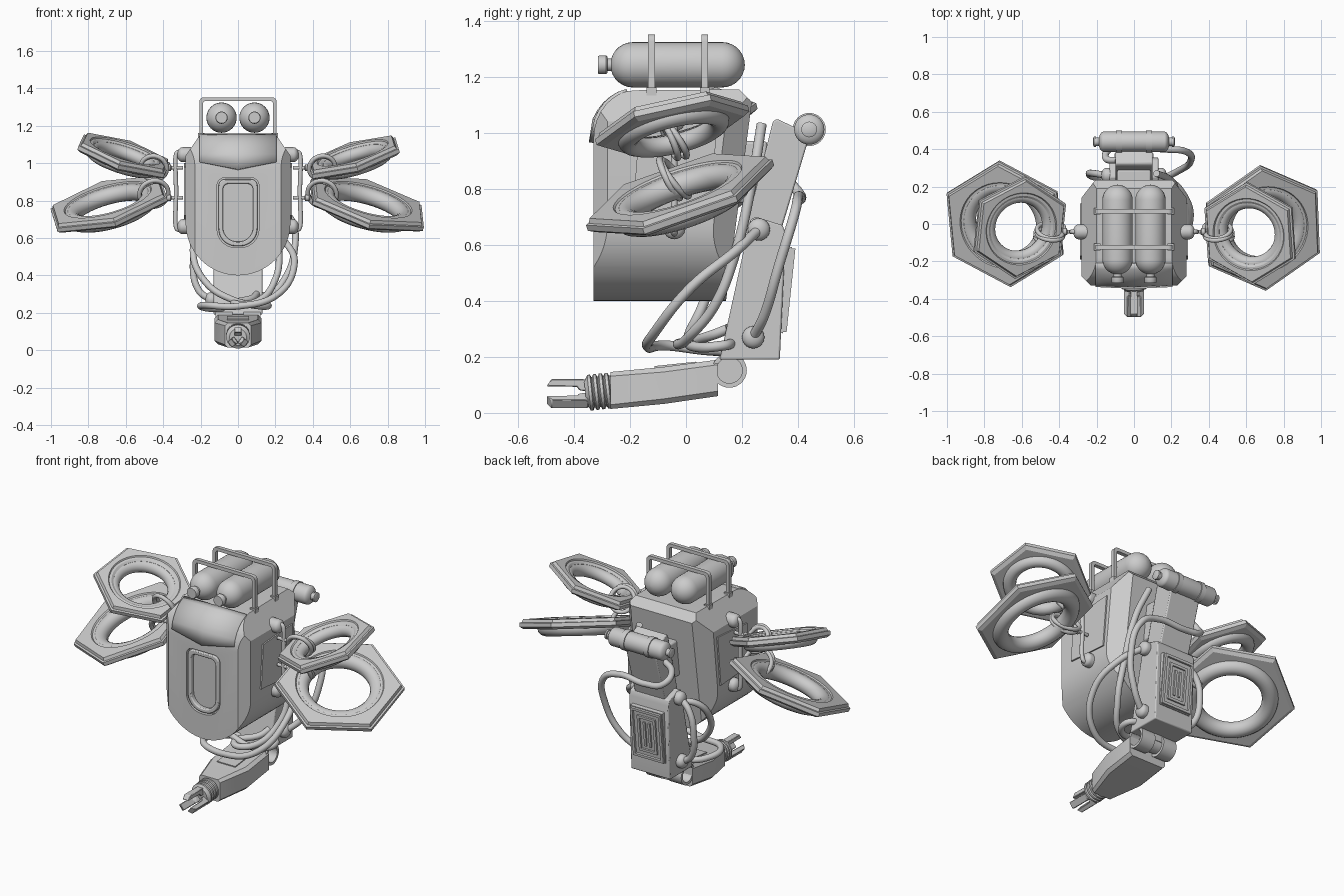
import bpy, bmesh, math
from mathutils import Matrix, Vector

if "Cube" in bpy.data.objects:
    bpy.data.objects.remove(bpy.data.objects["Cube"])
pi = math.pi
T = Matrix.Translation
def R(deg, ax): return Matrix.Rotation(math.radians(deg), 4, ax)
ALONG_X, ALONG_Y = R(90, 'Y'), R(-90, 'X')      # lathe axis z -> +x / +y

def finish(name, bm, M=Matrix()):
    bmesh.ops.transform(bm, matrix=M, verts=bm.verts)
    bmesh.ops.recalc_face_normals(bm, faces=bm.faces)
    me = bpy.data.meshes.new(name)
    bm.to_mesh(me); bm.free()
    ob = bpy.data.objects.new(name, me)
    bpy.context.collection.objects.link(ob)
    return ob

def loft(name, rings, cap=True, closed=False, M=Matrix()):
    bm = bmesh.new()
    vs = [[bm.verts.new(p) for p in r] for r in rings]
    n = len(vs[0])
    for k in range(len(vs) if closed else len(vs) - 1):
        a, b = vs[k], vs[(k + 1) % len(vs)]
        for i in range(n):
            bm.faces.new((a[i], a[(i + 1) % n], b[(i + 1) % n], b[i]))
    if cap and not closed:
        bm.faces.new(vs[0]); bm.faces.new(vs[-1])
    return finish(name, bm, M)

def place(poly, axis, d):
    return [{'x': (d, u, v), 'y': (u, d, v), 'z': (u, v, d)}[axis] for u, v in poly]

def prism(name, poly, axis, a, b, M=Matrix()):
    return loft(name, [place(poly, axis, a), place(poly, axis, b)], M=M)

def frame(name, outer, inner, y0, y1, M=Matrix()):
    return loft(name, [place(outer, 'y', y1), place(outer, 'y', y0),
                       place(inner, 'y', y0), place(inner, 'y', y1)], closed=True, M=M)

def lathe(name, prof, n=32, M=Matrix(), closed=False, hexed=()):
    def rad(k, r, t):                            # hexed profile points follow a hexagon
        return r * math.cos(pi / 6) / math.cos(t % (pi / 3) - pi / 6) if k in hexed else r
    rings = [[(rad(k, r, 2*pi*i/n) * math.cos(2*pi*i/n), rad(k, r, 2*pi*i/n) * math.sin(2*pi*i/n), z)
              for i in range(n)] for k, (r, z) in enumerate(prof)]
    return loft(name, rings, closed=closed, M=M)

def torus(name, big, small, M, n=48):
    return lathe(name, [(big + small * math.cos(2*pi*k/14), small * math.sin(2*pi*k/14))
                        for k in range(14)], n, M, closed=True)

def capsule(r, z0, z1, squash=1.0, s=7):
    lo = [(max(.002, r * math.sin(pi/2*k/s)), z0 + r*squash*(1 - math.cos(pi/2*k/s))) for k in range(s + 1)]
    return lo + [(q, z0 + z1 - z) for q, z in reversed(lo)]

def box(name, c, s, M=Matrix()):
    x, z = s[0] / 2, s[2] / 2
    return prism(name, [(-x, -z), (x, -z), (x, z), (-x, z)], 'y', -s[1]/2, s[1]/2, M @ T(c))

def slot(w, h, rt, rb, zc=0, n=8):               # rounded upright rectangle
    pts = []
    for sx, sz, r, a0 in ((1, 1, rt, 0), (-1, 1, rt, 90), (-1, -1, rb, 180), (1, -1, rb, 270)):
        for k in range(n + 1):
            a = math.radians(a0 + 90 * k / n)
            pts.append((sx*(w - r) + r*math.cos(a), zc + sz*(h - r) + r*math.sin(a)))
    return pts

def bevel(ob, w, seg=2):
    m = ob.modifiers.new('bevel', 'BEVEL')
    m.width, m.segments, m.limit_method = w, seg, 'ANGLE'

def tube(name, pts, r):
    cu = bpy.data.curves.new(name, 'CURVE')
    cu.dimensions, cu.bevel_depth, cu.bevel_resolution, cu.resolution_u = '3D', r, 6, 10
    cu.use_fill_caps = True
    sp = cu.splines.new('BEZIER')
    sp.bezier_points.add(len(pts) - 1)
    for p, co in zip(sp.bezier_points, pts):
        p.co = co
        p.handle_left_type = p.handle_right_type = 'AUTO'
    ob = bpy.data.objects.new(name, cu)
    bpy.context.collection.objects.link(ob)
    bpy.ops.object.select_all(action='DESELECT')
    ob.select_set(True); bpy.context.view_layer.objects.active = ob
    bpy.ops.object.convert(target='MESH')

def boolean(ob, cutter, op):
    m = ob.modifiers.new('bool', 'BOOLEAN')
    m.operation, m.object, m.solver = op, cutter, 'EXACT'
    bpy.context.view_layer.objects.active = ob
    bpy.ops.object.modifier_apply(modifier=m.name)
    bpy.data.objects.remove(cutter)

# body: intersection of its front, side and top outlines
arc = [(.28*math.cos(pi + pi*k/32), .68 + .28*math.sin(pi + pi*k/32)) for k in range(33)]
body = prism('body', arc + [(.28, 1.04), (.2, 1.155), (-.2, 1.155), (-.28, 1.04)], 'y', -.5, .4)
hood = [(-.33 + .15*(1 - math.cos(pi/2*k/8)), .98 + .172*math.sin(pi/2*k/8)) for k in range(9)]
boolean(body, prism('side_outline', [(-.33, .3)] + hood + [(.19, 1.155), (.235, 1.11), (.13, .3)], 'x', -.5, .5), 'INTERSECT')
def plan(d): return [(-.22, -.34), (.22, -.34), (.28, -.28), (.28, .16-d), (.2, .25-d), (-.2, .25-d), (-.28, .16-d), (-.28, -.28)]
boolean(body, loft('top_outline', [place(plan(.105), 'z', .3), place(plan(0), 'z', 1.2)]), 'INTERSECT')
boolean(body, prism('window_cutter', slot(.112, .187, .042, .1, .735), 'y', -.4, -.305), 'DIFFERENCE')
bevel(frame('window_frame', slot(.104, .179, .036, .094, .735), slot(.08, .155, .03, .075, .735), -.331, -.3), .006)

# visor hood with a V shaped, creased lower edge
bm = bmesh.new()
rows = []
for x, low, y0 in ((-.205, 1.005, -.328), (0, .965, -.338), (.205, 1.005, -.328)):
    pts = [(y0, low)] + [(y + (y0 + .328) * (1.15 - z) / .15, z) for y, z in hood[2:8]]
    rows.append([bm.verts.new((x, y, z)) for y, z in pts])
for a, b in zip(rows, rows[1:]):
    for i in range(len(a) - 1):
        bm.faces.new((a[i], b[i], b[i + 1], a[i + 1]))
m = finish('visor', bm).modifiers.new('thick', 'SOLIDIFY')
m.thickness, m.offset = .018, 0

# tanks and their rack
for s in (-1, 1):
    lathe('tank', capsule(.081, -.27, .21), 32, T((s*.088, 0, 1.243)) @ ALONG_Y)
    lathe('tank_valve', [(.022, -.29), (.022, -.25)], 20, T((s*.088, 0, 1.243)) @ ALONG_Y)
    lathe('tank_valve_cap', [(.03, -.315), (.033, -.31), (.033, -.285), (.028, -.28)], 20, T((s*.088, 0, 1.243)) @ ALONG_Y)
def arch(w, z, r): return [(w, 1.14)] + [(w - r + r*math.cos(k*pi/8), z - r + r*math.sin(k*pi/8)) for k in range(5)]
def both(p): return p + [(-x, z) for x, z in reversed(p)]
for y in (-.123, .067):
    o, i = [place(both(arch(*q)), 'y', 0) for q in ((.207, 1.352, .025), (.187, 1.332, .012))]
    loft('tank_rack', [[(a, y + d, c) for a, _, c in p] for p, d in ((o, .012), (o, -.012), (i, -.012), (i, .012))], closed=True)
    for s in (-1, 1):
        box('rack_foot', (s*.197, y, 1.147), (.035, .035, .03))

# side fittings: panel, knobs, rail and wing eyes
for s in (-1, 1):
    pan = [(-.19, .72), (.08, .7), (.11, 1.0), (-.17, .98)]
    prism('side_panel', pan, 'x', s*.27, s*.288)
    for z in (.66, 1.045):
        lathe('side_knob', capsule(.04, 0, .1, .7), 24, T((s*.225, -.042, z)) @ R(s*90, 'Y'))
    tube('side_rail', [(s*.29, -.042, 1.06), (s*.322, -.042, 1.058), (s*.331, -.042, 1.045), (s*.331, -.042, .85),
                       (s*.331, -.042, .658), (s*.322, -.042, .645), (s*.29, -.042, .643)], .012)
    for z in (.975, .815):
        lathe('wing_eye', [(.01, -.04), (.01, .02), (.018, .025), (.018, .045), (.01, .05)], 16, T((s*.335, -.042, z)) @ R(s*90, 'Y'))

# four hexagonal wings: centre, x slope, y slope, hex radius, spin
for c, a, b, r, spin in (((.69, -.022, .78), -.28, .34, .353, 4.6), ((.62, -.05, 1.03), .3, .24, .28, 2),
                         ((-.69, 0, .78), .28, .34, .353, 3), ((-.61, -.02, 1.04), -.32, .25, .28, -4)):
    n = Vector((-a, -b, 1)).normalized()
    M = T(c) @ Vector((0, 0, 1)).rotation_difference(n).to_matrix().to_4x4() @ R(30 + spin, 'Z')
    k = .6 * r
    lathe('wing_plate', [(r - .02, .027), (r - .012, .01), (r, .008), (r, -.014), (r - .022, -.027),
                         (k, -.027), (k, .012), (k + .012, .02), (k + .025, .02), (k + .03, .027)],
          48, M, closed=True, hexed=(0, 1, 2, 3, 4))
    torus('wing_ring', .6 * r, .128 * r, M @ T((0, 0, -.024)), 64)
    s = 1 if c[0] > 0 else -1
    up = c[2] > .9
    for d in (-1, 1):                            # pair of leaning chain links
        torus('wing_link', .07 if up else .078, .012, T((s*.45, -.048 + d*.01, .975 if up else .837))
              @ R(s*(-18 if up else 18), 'Y') @ R((30 if up else 33) + d*5, 'X') @ R(90, 'X'), 32)

# back arm
bevel(prism('upper_arm', [(.2, .6), (.33, .62), (.44, .985), (.43, 1.0), (.325, 1.05), (.31, 1.04)], 'x', -.1, .1), .006)
bevel(prism('lower_arm', [(.12, .19), (.335, .19), (.356, .64), (.345, .67), (.25, .7), (.23, .69)], 'x', -.13, .13), .006)
bevel(box('arm_mount', (0, .23, .86), (.18, .12, .22)), .01)
lathe('shoulder_cylinder', capsule(.054, -.19, .19, .5), 32, T((0, .44, 1.012)) @ ALONG_X)
for s in (-1, 1):
    lathe('shoulder_band', [(.05, -.015), (.059, -.015), (.059, .015), (.05, .015)], 32, T((s*.08, .44, 1.012)) @ ALONG_X)
    lathe('shoulder_cap', [(.022, 0), (.022, .02), (.028, .022), (.028, .032), (.02, .036)], 20, T((s*.182, .44, 1.012)) @ R(s*90, 'Y'))
    for y, z in ((.26, .655), (.24, .27)):
        lathe('hose_socket', capsule(.04, 0, .07, .7), 24, T((s*.105, y, z)) @ R(s*90, 'Y'))

# vented panel on the arm's back
P = T((0, .347, .44)) @ R(-6, 'X')
box('vent_plate', (0, 0, 0), (.21, .03, .31), P)
def rect(w, h): return [(-w, -h), (w, -h), (w, h), (-w, h)]
frame('vent_frame', rect(.1, .15), rect(.085, .135), .01, .028, P)
frame('vent_inner_frame', rect(.06, .11), rect(.045, .095), .01, .025, P)
for x in (-.016, .016):
    box('vent_slat', (x, .015, 0), (.014, .018, .15), P)

# hoses
for pts in ([(.15, .26, .655), (.25, .18, .58), (.3, .02, .45), (.2, -.11, .29), (0, -.135, .235), (-.19, -.06, .24), (-.17, .06, .225), (-.08, .14, .22)],
            [(.12, .27, 1.03), (.19, .24, .85), (.22, .17, .55), (.2, .1, .38), (.1, 0, .26), (-.02, -.01, .25), (.08, .1, .28), (.1, .15, .3)],
            [(-.1, .26, .62), (-.2, .2, .62), (-.24, .12, .52), (-.17, .05, .36), (-.03, .01, .27), (.12, .04, .235), (.16, .13, .24), (.1, .17, .25)],
            [(.15, .24, .27), (.23, .28, .35), (.3, .33, .52), (.27, .39, .72), (.16, .4, .77), (-.02, .41, .765), (-.13, .4, .79), (-.15, .35, .85), (-.09, .34, .9)],
            [(-.15, .26, .655), (-.21, .27, .6), (-.24, .27, .47), (-.21, .25, .32), (-.15, .24, .27)]):
    tube('hose', pts, .018)

# elbow, forearm, wrist and claw
for s in (-1, 1):
    lathe('elbow_pipe', [(.062, -.045), (.062, .045), (.046, .045), (.046, -.045)], 32, T((s*.075, .155, .152)) @ ALONG_X, closed=True)
lathe('elbow_pin', [(.047, -.06), (.047, .06)], 24, T((0, .155, .152)) @ ALONG_X)
box('elbow_bracket', (0, .165, .19), (.05, .08, .08))
def oct_(y, w, zc, h, c): return [(sx, y, zc + sz) for sx, sz in ((-w, -h+c), (-w+c, -h), (w-c, -h), (w, -h+c), (w, h-c), (w-c, h), (-w+c, h), (-w, h-c))]
loft('forearm', [oct_(-.27, .07, .08, .066, .015), oct_(-.08, .125, .098, .066, .018), oct_(.115, .125, .125, .065, .018)])
box('forearm_plate', (0, -.02, .17), (.12, .15, .01), T((0, 0, .003)) @ R(6, 'X'))
W = T((0, -.27, .08)) @ R(6, 'X') @ R(90, 'X')
prof = [(.05, -.01)]
for k in range(4):
    z = k * .021
    prof += [(.055, z), (.064, z + .004), (.064, z + .014), (.055, z + .018)]
lathe('wrist', prof + [(.045, .09)], 32, W)
for a in (90, 218, 322):
    F = T((0, -.36, .065)) @ R(90 - a, 'Y')
    bevel(prism('claw_finger', [(.015, .012), (.01, .055), (-.12, .056), (-.138, .03), (-.12, .03), (-.03, .028), (-.02, .015)], 'x', -.02, .02, F), .003, 1)

# smooth shading with sharp edges kept
bpy.ops.object.select_all(action='SELECT')
bpy.context.view_layer.objects.active = body
bpy.ops.object.shade_smooth_by_angle(angle=math.radians(32))
